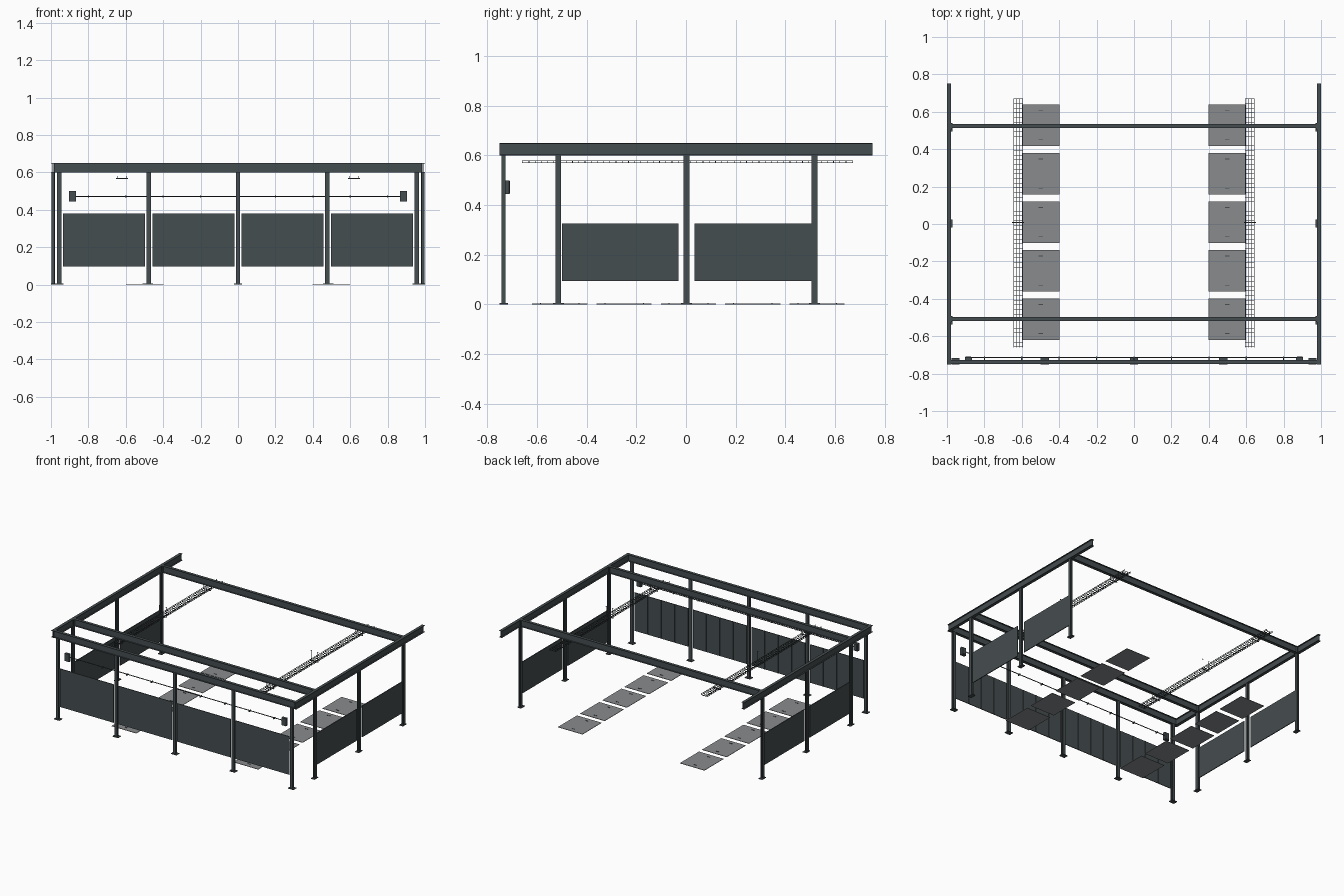
import bpy, bmesh
from mathutils import Vector

if "Cube" in bpy.data.objects:
    bpy.data.objects.remove(bpy.data.objects["Cube"])


def material(name, c):
    m = bpy.data.materials.new(name)
    m.diffuse_color = (*c, 1)
    m.use_nodes = True
    m.node_tree.nodes["Principled BSDF"].inputs["Base Color"].default_value = m.diffuse_color
    return m


STEEL = material("dark_steel", (0.06, 0.075, 0.08))
PLATE = material("floor_plate", (0.25, 0.26, 0.27))


def finish(name, bm, mat):
    bmesh.ops.recalc_face_normals(bm, faces=bm.faces)
    me = bpy.data.meshes.new(name)
    bm.to_mesh(me)
    bm.free()
    ob = bpy.data.objects.new(name, me)
    me.materials.append(mat)
    bpy.context.collection.objects.link(ob)
    return ob


def add_box(bm, x0, x1, y0, y1, z0, z1):
    vs = bmesh.ops.create_cube(bm, size=1)["verts"]
    for v in vs:
        v.co = Vector((x1 if v.co.x > 0 else x0, y1 if v.co.y > 0 else y0,
                       z1 if v.co.z > 0 else z0))


def boxes(name, items, mat=STEEL):
    bm = bmesh.new()
    for it in items:
        add_box(bm, *it)
    return finish(name, bm, mat)


def i_beam(name, a, b, width, depth, up, t=0.003):
    """I section from a to b: flanges 'width' wide, 'depth' measured along up."""
    a, b, up = Vector(a), Vector(b), Vector(up)
    side = (b - a).normalized().cross(up)
    w, d, k = width / 2, depth / 2, t / 2
    half = [(-w, -d), (w, -d), (w, -d + t), (k, -d + t), (k, d - t), (w, d - t)]
    prof = half + [(-x, -y) for x, y in half]
    bm = bmesh.new()
    face = bm.faces.new([bm.verts.new(a + side * x + up * y) for x, y in prof])
    r = bmesh.ops.extrude_face_region(bm, geom=[face])
    moved = [g for g in r["geom"] if isinstance(g, bmesh.types.BMVert)]
    bmesh.ops.translate(bm, verts=moved, vec=b - a)
    return finish(name, bm, STEEL)


def base_plate(name, x, y):
    items = [(x - .022, x + .022, y - .017, y + .017, 0, .005)]
    if abs(x) > 0.97:
        items = [(x - .015, x + .015, y - .022, y + .022, 0, .005)]
    return boxes(name, items)


# Roof beams
ZB = 0.625
for s, n in ((-1, "left"), (1, "right")):
    i_beam(n + "_roof_beam", (s * .989, -.75, ZB), (s * .989, .75, ZB), .022, .05, (0, 0, 1))
i_beam("front_roof_beam", (-.985, -.737, ZB), (.985, -.737, ZB), .022, .05, (0, 0, 1))
for y, n in ((-.508, "near"), (.523, "far")):
    i_beam(n + "_cross_beam", (-.985, y, ZB), (.985, y, ZB), .022, .05, (0, 0, 1))
    boxes(n + "_cross_beam_end_plates",
          [(s * .976 - .002, s * .976 + .002, y - .017, y + .017, .602, .648) for s in (-1, 1)])

# Front posts and infill panels with inner ribs
for i, x in enumerate((-.955, -.477, 0, .477, .955)):
    i_beam(f"front_post_{i}", (x, -.735, 0), (x, -.735, .602), .023, .017, (0, 1, 0))
    base_plate(f"front_post_base_{i}", x, -.733)
for i, x in enumerate((-.717, -.239, .239, .717)):
    items = [(x - .219, x + .219, -.739, -.734, .098, .38)]
    for k in (-.11, 0, .11):
        items.append((x + k - .003, x + k + .003, -.735, -.729, .1, .378))
    boxes(f"front_panel_{i}", items)

# Side posts and panels
for s, n in ((-1, "left"), (1, "right")):
    for i, y in enumerate((-.514, 0.002, .517)):
        i_beam(f"{n}_post_{i}", (s * .988, y, 0), (s * .988, y, .602), .023, .017, (1, 0, 0))
        base_plate(f"{n}_post_base_{i}", s * .985, y)
    for i, (a, b) in enumerate(((-.5, -.03), (.035, .505))):
        boxes(f"{n}_panel_{i}", [(s * .988 - .003, s * .988 + .003, a, b, .094, .326)])

# Floor plates with lifting grips
for s, n in ((-1, "left"), (1, "right")):
    for i in range(5):
        y = -.508 + i * .259
        x = s * .498
        boxes(f"{n}_floor_plate_{i}", [(x - .1, x + .1, y - .111, y + .111, 0, .003)], PLATE)
        boxes(f"{n}_floor_plate_grips_{i}",
              [(x - .012, x + .012, y + k - .002, y + k + .002, .002, .005) for k in (-.078, .078)])

# Wire cable trays on trapeze hangers
R = .0012
for s, n in ((-1, "left"), (1, "right")):
    x = s * .619
    y0, y1, zb, zt = -.66, .672, .57, .579
    wires = []
    for dx, z in ((-.024, zt), (.024, zt), (-.024, zb), (-.008, zb), (.008, zb), (.024, zb)):
        wires.append((x + dx - R, x + dx + R, y0, y1, z - R, z + R))
    for j in range(54):
        y = y0 + .003 + j * (y1 - y0 - .006) / 53
        wires.append((x - .024, x + .024, y - R, y + R, zb - R, zb + R))
        for dx in (-.024, .024):
            wires.append((x + dx - R, x + dx + R, y - R, y + R, zb, zt))
    boxes(n + "_cable_tray", wires)
    for i, y in enumerate((-.508, .008, .523)):
        items = [(x - .032, x + .032, y - .003, y + .003, .565, .569)]
        top = .64 if i == 1 else .602
        for dx in (-.028, .028):
            items.append((x + dx - .001, x + dx + .001, y - .001, y + .001, .565, top))
            items.append((x + dx - .004, x + dx + .004, y - .003, y + .003, top - .002, top))
        boxes(f"{n}_tray_hanger_{i}", items)

# Conduit with clips along the front wall
bm = bmesh.new()
tube = bmesh.ops.create_cone(bm, cap_ends=True, segments=10, radius1=.003, radius2=.003, depth=1.74)
for v in tube["verts"]:
    v.co = Vector((v.co.z, v.co.x - .714, v.co.y + .472))
pipe = finish("conduit", bm, STEEL)
for p in pipe.data.polygons:
    p.use_smooth = len(p.vertices) == 4
boxes("conduit_clips", [(x - .003, x + .003, -.728, -.709, .467, .477)
                        for x in [(-.8 + .2 * i) for i in range(9)]])

# Junction boxes with a chamfered cover
for s, n in ((-1, "left"), (1, "right")):
    bm = bmesh.new()
    add_box(bm, s * .885 - .018, s * .885 + .018, -.732, -.708, .444, .5)
    edges = [e for e in bm.edges if all(v.co.y > -.72 for v in e.verts)]
    bmesh.ops.bevel(bm, geom=edges, offset=.005, segments=1, affect='EDGES')
    finish(n + "_junction_box", bm, STEEL)
